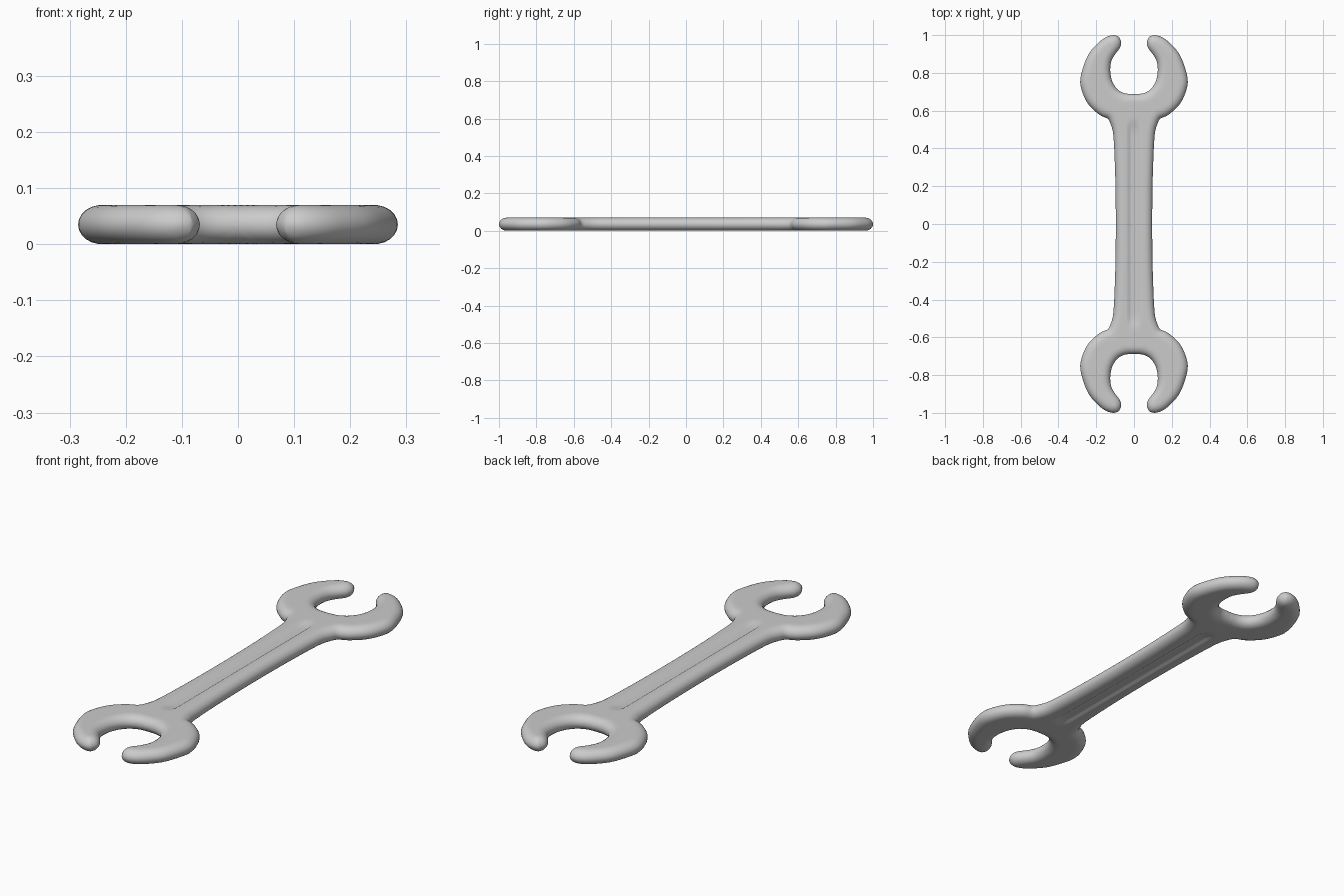
import bpy, bmesh, math
from mathutils import Vector

if "Cube" in bpy.data.objects:
    bpy.data.objects.remove(bpy.data.objects["Cube"])

HALF = 0.035      # half thickness
ROUND = 0.042     # width of the rounded rim

# One quarter of the wrench: stations from jaw tip to mid handle,
# each (inner x, inner y, outer x, outer y)
STATIONS = [
    (.082, .993, .082, .993), (.068, .965, .11, 1.0), (.075, .932, .15, .988),
    (.097, .902, .19, .958), (.119, .865, .24, .90), (.126, .815, .272, .82),
    (.117, .76, .285, .75), (.09, .715, .267, .68), (.05, .692, .235, .625),
    (0, .688, .185, .58), (0, .675, .16, .567), (0, .65, .137, .556),
    (0, .61, .122, .525), (0, .565, .112, .49), (0, .50, .107, .44),
    (0, .40, .103, .36), (0, .20, .098, .20), (0, 0, .096, 0)]
BORE_END = 9
SUB = 3
COLS = 16


def smooth_path(pts):
    """Catmull-Rom samples through the points."""
    out = []
    for i in range(len(pts) - 1):
        a, b, c = pts[max(i - 1, 0)], pts[i], pts[i + 1]
        d = pts[min(i + 2, len(pts) - 1)]
        for k in range(SUB):
            t = k / SUB
            out.append(0.5 * (2 * b + (c - a) * t + (2 * a - 5 * b + 4 * c - d) * t * t
                              + (3 * b - a - 3 * c + d) * t ** 3))
    return out + [pts[-1]]


def ramp(v, lo, hi):
    t = min(max((v - lo) / (hi - lo), 0), 1)
    return t * t * (3 - 2 * t)


def seg_dist(p, a, b):
    ab = b - a
    t = min(max((p - a).dot(ab) / max(ab.length_squared, 1e-12), 0), 1)
    return (p - a - ab * t).length


# Bore edge and centre line are smoothed separately to keep the corner between them
inner_pts = [Vector(s[:2]) for s in STATIONS]
outer_pts = [Vector(s[2:]) for s in STATIONS]
bore = smooth_path(inner_pts[:BORE_END + 1])
inner = bore[:-1] + smooth_path(inner_pts[BORE_END:])
outer = smooth_path(outer_pts)
rim = list(zip(bore, bore[1:])) + list(zip(outer, outer[1:]))


def height(p):
    """Rounded rim, flat middle and a shallow groove along the handle."""
    d = min(seg_dist(p, a, b) for a, b in rim)
    if d < 1e-5:
        return 0.0
    z = HALF * math.sqrt(max(0, 1 - max(0, 1 - d / ROUND) ** 2))
    groove = (1 - ramp(p.x, .018, .036)) * (1 - ramp(p.y, .49, .56))
    return z - 0.009 * groove


# Quarter surface
bm = bmesh.new()
rows = []
for a, b in zip(inner, outer):
    row = []
    for k in range(COLS + 1):
        p = a.lerp(b, (1 - math.cos(math.pi * k / COLS)) / 2)
        row.append(bm.verts.new((p.x, p.y, height(p))))
    rows.append(row)
for r, s in zip(rows, rows[1:]):
    for k in range(COLS):
        bm.faces.new((r[k], s[k], s[k + 1], r[k + 1]))
bmesh.ops.remove_doubles(bm, verts=bm.verts, dist=1e-5)
bm.normal_update()
bmesh.ops.reverse_faces(bm, faces=[f for f in bm.faces if f.normal.z < 0])
mesh = bpy.data.meshes.new("wrench")
bm.to_mesh(mesh)
bm.free()

# Mirror to the full wrench, both sides and both ends
wrench = bpy.data.objects.new("wrench", mesh)
bpy.context.collection.objects.link(wrench)
wrench.location.z = HALF
mirror = wrench.modifiers.new("mirror", 'MIRROR')
mirror.use_axis = (True, True, True)
mirror.merge_threshold = 0.0003
bpy.context.view_layer.objects.active = wrench
wrench.select_set(True)
bpy.ops.object.modifier_apply(modifier="mirror")
bpy.ops.object.shade_smooth_by_angle(angle=math.radians(50))
